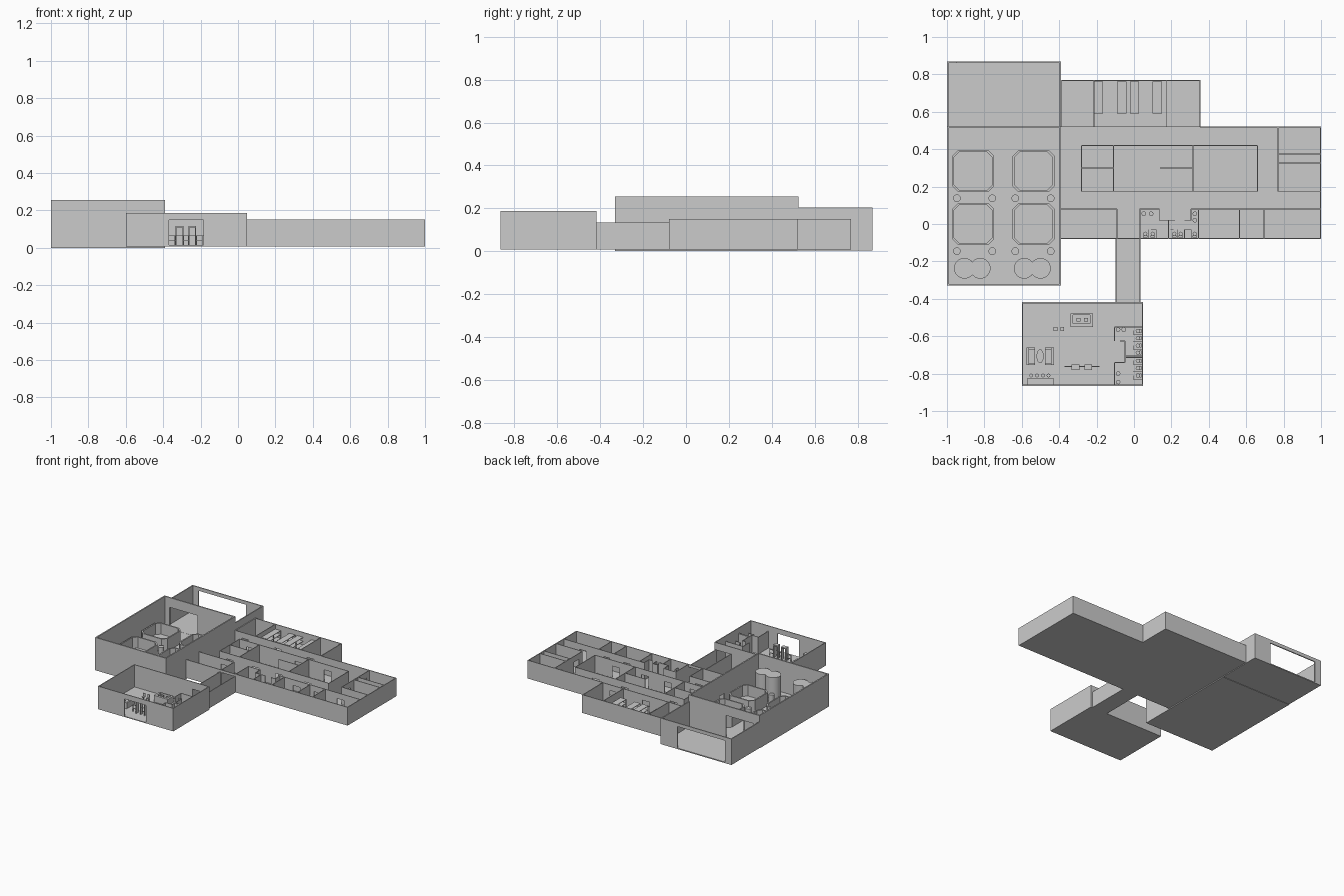
import bpy, bmesh, math
from mathutils import Matrix


def finish(name, bm):
    me = bpy.data.meshes.new(name)
    bm.to_mesh(me)
    bm.free()
    ob = bpy.data.objects.new(name, me)
    bpy.context.collection.objects.link(ob)
    return ob


def add_box(bm, x0, x1, y0, y1, z0, z1):
    m = Matrix.Translation(((x0 + x1) / 2, (y0 + y1) / 2, (z0 + z1) / 2))
    m = m @ Matrix.Diagonal((abs(x1 - x0), abs(y1 - y0), abs(z1 - z0), 1))
    bmesh.ops.create_cube(bm, size=1, matrix=m)


def boxes(name, items):
    bm = bmesh.new()
    for b in items:
        add_box(bm, *b)
    return finish(name, bm)


def cylinders(name, spots, r, z0, z1, ry=None, sides=32):
    bm = bmesh.new()
    for x, y in spots:
        m = Matrix.Translation((x, y, (z0 + z1) / 2)) @ Matrix.Diagonal((1, (ry or r) / r, 1, 1))
        bmesh.ops.create_cone(bm, cap_ends=True, segments=sides, radius1=r, radius2=r,
                              depth=z1 - z0, matrix=m)
    ob = finish(name, bm)
    bpy.context.view_layer.objects.active = ob
    ob.select_set(True)
    bpy.ops.object.shade_smooth_by_angle()
    ob.select_set(False)
    return ob


# Axis-aligned walls; each door is (start, end, head height) along the wall's own axis
def walls(name, segs, z0, z1, t):
    bm = bmesh.new()
    h = t / 2
    for xa, ya, xb, yb, *doors in segs:
        along_x = abs(xb - xa) > abs(yb - ya)
        lo, hi = (xa, xb) if along_x else (ya, yb)

        def piece(a, b, za, zb):
            if b - a > 1e-4 and zb - za > 1e-4:
                if along_x:
                    add_box(bm, a, b, ya - h, ya + h, za, zb)
                else:
                    add_box(bm, xa - h, xa + h, a, b, za, zb)
        pos = lo
        for a, b, top in doors:
            piece(pos, a, z0, z1)
            piece(a, b, top, z1)
            pos = b
        piece(pos, hi, z0, z1)
    return finish(name, bm)


F = 0.014      # finished floor level
D = 0.105      # door head height

# Floors
boxes("hall_floor", [(-1, -0.39, -0.33, 0.52, 0, 0.01)])
boxes("loading_floor", [(-1, -0.39, 0.52, 0.87, 0.003, 0.011)])
boxes("office_floor", [(-0.39, 1, -0.08, 0.52, 0.008, F), (-0.39, 0.355, 0.52, 0.77, 0.008, F)])
boxes("corridor_floor", [(-0.1, 0.035, -0.42, -0.08, 0.008, F)])
boxes("lobby_floor", [(-0.6, 0.048, -0.865, -0.418, 0.008, F)])

# Production hall and loading bay
walls("hall_walls", [
    (-1, -0.325, -0.39, -0.325),
    (-0.995, -0.33, -0.995, 0.52),
    (-0.395, -0.33, -0.395, 0.52, (0.1, 0.16, D)),
    (-1, 0.52, -0.39, 0.52, (-0.95, -0.71, 0.18))], 0.005, 0.255, 0.01)
walls("loading_walls", [
    (-0.996, 0.52, -0.996, 0.87),
    (-0.394, 0.52, -0.394, 0.87),
    (-1, 0.866, -0.39, 0.866, (-0.945, -0.535, 0.178))], 0.005, 0.205, 0.008)

# Octagonal open tanks
for i, (cx, cy) in enumerate([(x, y) for x in (-0.86, -0.537) for y in (0.0, 0.283)]):
    bm = bmesh.new()
    loops = []
    for r, z in ((0.112, 0.01), (0.112, 0.11), (0.102, 0.11), (0.102, 0.025)):
        c = r * 0.72
        pts = [(r, -c), (r, c), (c, r), (-c, r), (-r, c), (-r, -c), (-c, -r), (c, -r)]
        loops.append([bm.verts.new((cx + x, cy + y, z)) for x, y in pts])
    for a, b in zip(loops, loops[1:]):
        for k in range(8):
            bm.faces.new((a[k], a[(k + 1) % 8], b[(k + 1) % 8], b[k]))
    bm.faces.new(loops[-1])
    finish(f"octagonal_tank_{i}", bm)

cylinders("filter_drums", [(x, y) for x in (-0.947, -0.758, -0.635, -0.445)
                           for y in (0.138, -0.145)], 0.02, 0.01, 0.07)
cylinders("storage_silos", [(x, -0.237) for x in (-0.907, -0.822, -0.587, -0.5)], 0.055, 0.01, 0.175)

# Office wing shell
walls("office_outer_walls", [
    (-0.39, -0.077, 1, -0.077, (-0.09, 0.03, 0.13)),
    (0.997, -0.08, 0.997, 0.52),
    (0.355, 0.517, 1, 0.517),
    (0.352, 0.52, 0.352, 0.77),
    (-0.39, 0.767, 0.355, 0.767),
    (-0.387, 0.52, -0.387, 0.77)], 0.009, 0.15, 0.006)

# Office partitions
walls("office_partitions", [
    (-0.39, 0.52, 0.355, 0.52, (-0.33, -0.27, D), (-0.05, 0.01, D), (0.23, 0.29, D)),
    (-0.215, 0.52, -0.215, 0.77), (0.175, 0.52, 0.175, 0.77),
    # central block
    (-0.28, 0.42, 0.66, 0.42, (-0.22, -0.16, D), (0.2, 0.26, D), (0.45, 0.51, D)),
    (-0.28, 0.175, 0.66, 0.175, (-0.22, -0.16, D), (0.0, 0.06, D), (0.2, 0.26, D), (0.45, 0.51, D)),
    (-0.28, 0.175, -0.28, 0.42), (0.66, 0.175, 0.66, 0.42),
    (-0.11, 0.175, -0.11, 0.42), (0.315, 0.175, 0.315, 0.42),
    (-0.28, 0.3, -0.11, 0.3), (0.14, 0.3, 0.315, 0.3),
    # east rooms
    (0.77, 0.175, 0.77, 0.52, (0.22, 0.28, D), (0.43, 0.48, D)),
    (0.77, 0.375, 1, 0.375), (0.77, 0.325, 1, 0.325), (0.77, 0.175, 1, 0.175),
    # south rooms
    (-0.39, 0.08, -0.09, 0.08, (-0.2, -0.14, D)),
    (0.03, 0.08, 0.135, 0.08), (0.305, 0.08, 1, 0.08, (0.42, 0.48, D), (0.6, 0.65, D), (0.8, 0.86, D)),
    (-0.09, -0.08, -0.09, 0.08), (0.033, -0.08, 0.033, 0.08), (0.345, -0.08, 0.345, 0.08),
    (0.565, -0.08, 0.565, 0.08), (0.695, -0.08, 0.695, 0.08),
    # washroom entry
    (0.135, 0.02, 0.135, 0.08), (0.305, 0.02, 0.305, 0.08),
    (0.135, 0.02, 0.22, 0.02), (0.27, 0.02, 0.305, 0.02), (0.185, -0.08, 0.185, 0.02),
], F, 0.15, 0.005)

# Storage shelving
for i, x in enumerate((-0.19, -0.065, 0.003, 0.125)):
    boxes(f"shelving_{i}", [(x - 0.025, x + 0.025, 0.59, 0.762, z, z + 0.004)
                            for z in (0.02, 0.05, 0.08, 0.11)]
          + [(x + s * 0.023 - 0.002, x + s * 0.023 + 0.002, y, y + 0.004, F, 0.112)
             for s in (-1, 1) for y in (0.59, 0.674, 0.758)])


# Washroom fittings: toilet faces direction (dx, dy), away from its cistern
def toilet(name, x, y, dx, dy):
    bm = bmesh.new()
    w, d = (0.005, 0.011) if dx else (0.011, 0.005)
    add_box(bm, x - w, x + w, y - d, y + d, F, 0.042)
    m = Matrix.Translation((x + dx * 0.015, y + dy * 0.015, 0.023))
    bmesh.ops.create_cone(bm, cap_ends=True, segments=12, radius1=0.006, radius2=0.011,
                          depth=0.018, matrix=m)
    finish(name, bm)


for i, x in enumerate((0.06, 0.1, 0.215, 0.25, 0.325)):
    toilet(f"office_toilet_{i}", x, -0.067, 0, 1)
walls("office_stalls", [(x, -0.075, x, -0.03) for x in (0.08, 0.12, 0.232, 0.27, 0.305)]
      + [(0.09, -0.03, 0.12, -0.03), (0.195, -0.03, 0.21, -0.03), (0.27, -0.03, 0.305, -0.03)],
      0.02, 0.1, 0.003)
cylinders("office_basins", [(0.052, 0.055), (0.092, 0.055), (0.325, 0.055), (0.325, 0.02)],
          0.012, 0.035, 0.045, sides=16)

# Link corridor
walls("corridor_walls", [(-0.097, -0.42, -0.097, -0.08), (0.032, -0.42, 0.032, -0.08)], 0.009, 0.135, 0.006)

# Lobby shell
walls("lobby_outer_walls", [
    (-0.6, -0.862, 0.048, -0.862, (-0.37, -0.185, 0.148)),
    (-0.597, -0.865, -0.597, -0.418),
    (0.045, -0.865, 0.045, -0.418),
    (-0.6, -0.421, 0.048, -0.421, (-0.094, 0.029, 0.13))], 0.009, 0.187, 0.006)

# Lobby washrooms
walls("lobby_washroom_walls", [
    (-0.105, -0.55, 0.045, -0.55),
    (-0.105, -0.625, -0.105, -0.55), (-0.105, -0.865, -0.105, -0.74),
    (-0.075, -0.625, -0.048, -0.625), (-0.105, -0.74, -0.048, -0.74),
    (-0.048, -0.74, -0.048, -0.625),
    (-0.048, -0.706, 0.045, -0.706), (-0.048, -0.714, 0.045, -0.714)], F, 0.145, 0.005)
walls("lobby_stalls", [(-0.005, y, 0.042, y) for y in (-0.59, -0.63, -0.67, -0.75, -0.79, -0.83)]
      + [(-0.005, y, -0.005, y + 0.02) for y in (-0.59, -0.67, -0.75, -0.83)], 0.02, 0.1, 0.003)
for i, y in enumerate((-0.572, -0.61, -0.65, -0.688, -0.732, -0.77, -0.81)):
    toilet(f"lobby_toilet_{i}", 0.035, y, -1, 0)
cylinders("lobby_basins", [(-0.085, -0.565), (-0.055, -0.565), (-0.085, -0.8), (-0.085, -0.845)],
          0.012, 0.035, 0.045, sides=16)

# Security portals and side rails
for i, (a, b) in enumerate(((-0.335, -0.292), (-0.265, -0.225))):
    boxes(f"security_portal_{i}", [(a, a + 0.006, -0.78, -0.75, F, 0.115),
                                   (b - 0.006, b, -0.78, -0.75, F, 0.115),
                                   (a, b, -0.78, -0.75, 0.107, 0.115)])
rails = []
for a, b in ((-0.37, -0.335), (-0.292, -0.265), (-0.225, -0.187)):
    rails += [(a, b, -0.764, -0.76, z, z + 0.004) for z in (0.035, 0.062)]
    rails += [(x - 0.002, x + 0.002, -0.764, -0.76, F, 0.066) for x in (a, b)]
boxes("side_rails", rails)

# Reception desk, open on the inside
boxes("reception_desk", [(-0.34, -0.22, -0.55, -0.532, F, 0.065),
                         (-0.34, -0.325, -0.532, -0.478, F, 0.065),
                         (-0.235, -0.22, -0.532, -0.478, F, 0.065),
                         (-0.325, -0.235, -0.486, -0.478, F, 0.065)])


# Chairs
def chair(name, x, y, s):
    boxes(name, [(x - 0.01, x + 0.01, y - 0.009, y + 0.009, 0.034, 0.038),
                 (x - 0.01, x + 0.01, y + s * 0.009 - 0.0015, y + s * 0.009 + 0.0015, 0.038, 0.062)]
          + [(x + u * 0.008 - 0.001, x + u * 0.008 + 0.001, y + v * 0.007 - 0.001,
              y + v * 0.007 + 0.001, F, 0.034) for u in (-1, 1) for v in (-1, 1)])


for i, (x, y) in enumerate(((-0.297, -0.513), (-0.256, -0.513), (-0.42, -0.562), (-0.383, -0.562))):
    chair(f"chair_{i}", x, y, 1)

# Sofas either side of an oval table
for i, (x, s) in enumerate(((-0.552, -1), (-0.452, 1))):
    back = x + s * 0.016
    boxes(f"sofa_{i}", [(x - 0.023, x + 0.023, -0.755, -0.66, F, 0.034),
                        (back - 0.007, back + 0.007, -0.755, -0.66, 0.034, 0.06),
                        (x - 0.023, x + 0.023, -0.755, -0.745, 0.034, 0.046),
                        (x - 0.023, x + 0.023, -0.67, -0.66, 0.034, 0.046)])
cylinders("oval_table_top", [(-0.502, -0.707)], 0.019, 0.034, 0.039, ry=0.037)
cylinders("oval_table_stem", [(-0.502, -0.707)], 0.006, F, 0.034)

# Bar counter and stools
boxes("bar_counter", [(-0.572, -0.428, -0.859, -0.825, F, 0.065)])
stools = [(x, -0.81) for x in (-0.55, -0.518, -0.487, -0.457)]
cylinders("stool_seats", stools, 0.01, 0.042, 0.047, sides=16)
cylinders("stool_stems", stools, 0.003, F, 0.042, sides=8)
